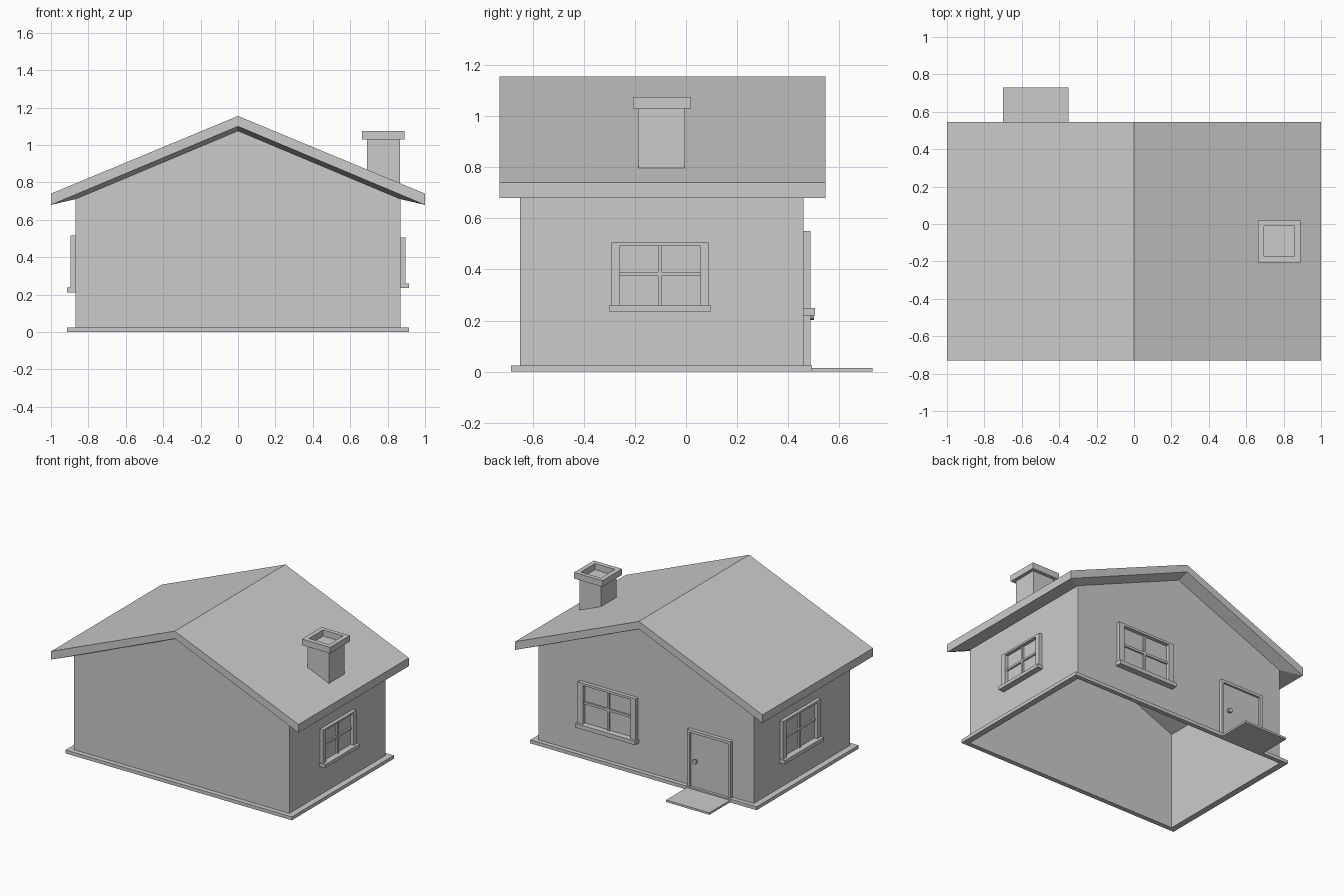
import bpy, bmesh

if "Cube" in bpy.data.objects:
    bpy.data.objects.remove(bpy.data.objects["Cube"])

WX, WY0, WY1 = 0.87, -0.65, 0.46      # wall planes
RY0, RY1 = -0.73, 0.545               # roof ends


def mesh_object(name, verts, faces):
    me = bpy.data.meshes.new(name)
    me.from_pydata(verts, [], faces)
    bm = bmesh.new()
    bm.from_mesh(me)
    bmesh.ops.recalc_face_normals(bm, faces=bm.faces)
    bm.to_mesh(me)
    bm.free()
    ob = bpy.data.objects.new(name, me)
    bpy.context.collection.objects.link(ob)
    return ob


BOX = [(0, 1, 3, 2), (4, 6, 7, 5), (0, 4, 5, 1), (2, 3, 7, 6), (0, 2, 6, 4), (1, 5, 7, 3)]


def boxes(name, ranges, place=lambda a, b, c: (a, b, c)):
    """One object from several boxes, each (a0, a1, b0, b1, c0, c1)."""
    verts, faces = [], []
    for r in ranges:
        n = len(verts)
        verts += [place(a, b, c) for a in r[0:2] for b in r[2:4] for c in r[4:6]]
        faces += [tuple(n + i for i in f) for f in BOX]
    return mesh_object(name, verts, faces)


def ring(name, outer, inner, z0, z1):
    """Rectangular ring; outer and inner are (x0, x1, y0, y1)."""
    verts = []
    for z in (z0, z1):
        for x0, x1, y0, y1 in (outer, inner):
            verts += [(x0, y0, z), (x1, y0, z), (x1, y1, z), (x0, y1, z)]
    faces = []
    for i in range(4):
        j = (i + 1) % 4
        for a, b in ((0, 4), (8, 12), (0, 8), (4, 12)):
            faces.append((a + i, a + j, b + j, b + i))
    return mesh_object(name, verts, faces)


# Walls: hollow gabled shell, open underneath
gable = [(-WX, 0), (WX, 0), (WX, 0.71), (0, 1.075), (-WX, 0.71)]
mesh_object("walls", [(x, y, z) for y in (WY0, WY1) for x, z in gable],
            [(0, 1, 2, 3, 4), (9, 8, 7, 6, 5), (1, 6, 7, 2), (0, 4, 9, 5)])

# Roof: outer top, lower outline, and soffit sloping in to the wall tops
rows = [((-1, 0.74), (0, 1.155), (1, 0.74), RY0, RY1),
        ((-1, 0.68), (0, 1.10), (1, 0.68), RY0, RY1),
        ((-WX, 0.71), (0, 1.075), (WX, 0.71), WY0, WY1)]
verts = []
for a, b, c, y0, y1 in rows:
    verts += [(x, y, z) for y in (y0, y1) for x, z in (a, b, c)]
faces = []
for n in (0, 12):                      # top and ceiling slopes
    faces += [(n, n + 1, n + 4, n + 3), (n + 1, n + 2, n + 5, n + 4)]
loop = [0, 1, 2, 5, 4, 3]
for n in (0, 6):                       # fascia and soffit
    for i in range(6):
        p, q = loop[i], loop[(i + 1) % 6]
        if (p, q) in ((2, 5), (3, 0)) or abs(p - q) == 1:
            faces.append((n + p, n + q, n + 6 + q, n + 6 + p))
mesh_object("roof", verts, faces)

# Base plinth around the walls
ring("base_plinth", (-0.915, 0.915, -0.685, 0.492), (-WX, WX, WY0, WY1), 0, 0.025)

# Chimney with hollow cap
boxes("chimney_stack", [(0.69, 0.865, -0.185, -0.005, 0.74, 1.03)])
ring("chimney_cap", (0.662, 0.89, -0.207, 0.02), (0.695, 0.857, -0.173, -0.01), 1.03, 1.075)


# Windows: u along the wall, z up, d outward from the wall
def window(name, u, z0, k, depth, place):
    w, h, t, s = 0.192 * k, 0.27 * k, 0.034 * k, 0.024 * k
    top, m = z0 + h, 0.007 * k
    i, zs, zt = w - t, z0 + s, z0 + h - 0.014 * k
    boxes(name + "_frame", [(u - w, u - i, zs, top, 0, depth),
                            (u + i, u + w, zs, top, 0, depth),
                            (u - i, u + i, zt, top, 0, depth)], place)
    boxes(name + "_sill", [(u - w - 0.008, u + w + 0.008, z0, zs, 0, 0.045)], place)
    zm = z0 + 0.147 * k
    boxes(name + "_bars", [(u - m, u + m, zs, zt, 0, 0.012),
                           (u - i, u - m, zm - m, zm + m, 0, 0.012),
                           (u + m, u + i, zm - m, zm + m, 0, 0.012)], place)


def on_back(u, z, d):
    return (u, WY1 + d, z)


window("right_window", -0.102, 0.235, 1.0, 0.025, lambda u, z, d: (WX + d, u, z))
window("left_window", -0.06, 0.21, 1.13, 0.025, lambda u, z, d: (-WX - d, u, z))
window("back_window", 0.30, 0.22, 1.22, 0.027, on_back)

# Back door, frame and doorstep
boxes("door_frame", [(-0.70, -0.68, 0, 0.44, 0, 0.027), (-0.37, -0.35, 0, 0.44, 0, 0.027),
                     (-0.68, -0.37, 0.42, 0.44, 0, 0.027)], on_back)
boxes("door", [(-0.68, -0.37, 0, 0.42, 0, 0.012)], on_back)
boxes("doorstep", [(-0.70, -0.35, 0.487, 0.73, 0, 0.015)])

# Door knob: thin stem and wider head
for name, r, d, y in (("knob_stem", 0.009, 0.02, 0.48), ("door_knob", 0.017, 0.014, 0.494)):
    bpy.ops.mesh.primitive_cylinder_add(vertices=8, radius=r, depth=d,
                                        location=(-0.415, y, 0.22), rotation=(1.5708, 0, 0))
    bpy.context.object.name = name
